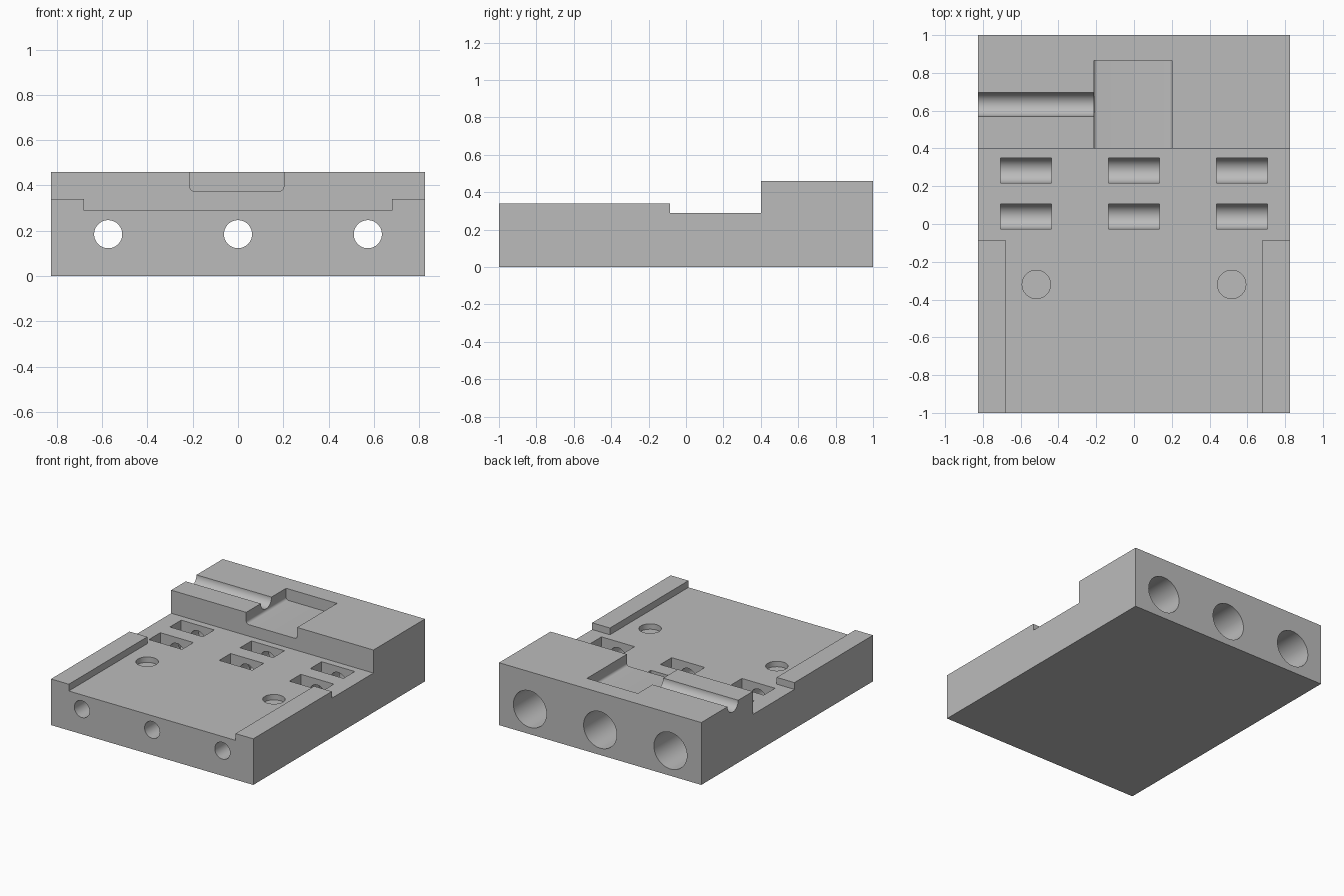
import bpy, bmesh, math
from mathutils import Matrix, Vector

cube = bpy.data.objects.get("Cube")
if cube:
    bpy.data.objects.remove(cube, do_unlink=True)

grey = bpy.data.materials.new("plain grey")
grey.use_nodes = True
colour = (0.5, 0.5, 0.5, 1)
grey.diffuse_color = colour
grey.node_tree.nodes["Principled BSDF"].inputs["Base Color"].default_value = colour

# Local (u, v, depth) columns for prisms drawn along each axis
FRAMES = {
    "x": ((0, 1, 0), (0, 0, 1), (1, 0, 0)),
    "y": ((1, 0, 0), (0, 0, 1), (0, 1, 0)),
    "z": ((1, 0, 0), (0, 1, 0), (0, 0, 1)),
}


def prism(name, outline, axis, start, end):
    """Extrude a flat outline along an axis; u,v are the other two axes in order."""
    u, v, w = (Vector(c) for c in FRAMES[axis])
    bm = bmesh.new()
    face = bm.faces.new([bm.verts.new(u * a + v * b + w * start) for a, b in outline])
    ext = bmesh.ops.extrude_face_region(bm, geom=[face])
    moved = [g for g in ext["geom"] if isinstance(g, bmesh.types.BMVert)]
    bmesh.ops.translate(bm, verts=moved, vec=w * (end - start))
    bmesh.ops.recalc_face_normals(bm, faces=bm.faces)
    mesh = bpy.data.meshes.new(name)
    bm.to_mesh(mesh)
    bm.free()
    mesh.materials.append(grey)
    obj = bpy.data.objects.new(name, mesh)
    bpy.context.collection.objects.link(obj)
    return obj


def arc(cu, cv, r, a0=0, a1=360, n=48):
    count = n if a1 - a0 == 360 else n + 1
    angles = [math.radians(a0 + (a1 - a0) * i / n) for i in range(count)]
    return [(cu + r * math.cos(a), cv + r * math.sin(a)) for a in angles]


def cut(body, cutter):
    mod = body.modifiers.new("cut", "BOOLEAN")
    mod.operation, mod.solver, mod.object = "DIFFERENCE", "EXACT", cutter
    bpy.context.view_layer.objects.active = body
    bpy.ops.object.modifier_apply(modifier=mod.name)
    bpy.data.objects.remove(cutter, do_unlink=True)


HALF, FLOOR, RAIL, TOP = 0.825, 0.29, 0.34, 0.46
BORE_Z = 0.185

# Stepped block
block = prism("base_block",
              [(-1, 0), (1, 0), (1, TOP), (0.4, TOP), (0.4, RAIL), (-1, RAIL)],
              "x", -HALF, HALF)

# Sunken deck between the side rails, widening to full width behind them
cut(block, prism("deck_cut",
                 [(-0.68, -1.1), (0.68, -1.1), (0.68, -0.085), (0.9, -0.085),
                  (0.9, 0.4), (-0.9, 0.4), (-0.9, -0.085), (-0.68, -0.085)],
                 "z", FLOOR, 0.42))

# Pocket in the rear step with rounded lower corners
f, low = 0.02, 0.375
pocket = ([(0.202, 0.6), (-0.213, 0.6)]
          + arc(-0.213 + f, low + f, f, 180, 270, 6)
          + arc(0.202 - f, low + f, f, 270, 360, 6))
cut(block, prism("pocket_cut", pocket, "y", 0.3, 0.865))

# Round groove from the pocket to the side
groove = [(0.695, 0.6)] + [(0.57, 0.6)] + arc(0.6325, TOP, 0.0625, 180, 360, 24)
cut(block, prism("groove_cut", groove, "x", -0.9, -0.1))

# Stepped bores with two round-bottomed slots over each
for x in (-0.573, 0, 0.573):
    cut(block, prism("wide_bore_cut", arc(x, BORE_Z, 0.135), "y", 0.45, 1.1))
    cut(block, prism("narrow_bore_cut", arc(x, BORE_Z, 0.062), "y", -1.1, 0.6))
    for y in (0.04, 0.283):
        r = 0.066
        slot = [(y + r, 0.36), (y - r, 0.36)] + arc(y, 0.115, r, 180, 360, 24)
        cut(block, prism("slot_cut", slot, "x", x - 0.135, x + 0.135))

# Shallow round recesses in the deck
for side in (-1, 1):
    cut(block, prism("recess_cut", arc(side * 0.517, -0.32, 0.075), "z", 0.25, 0.4))

bpy.ops.object.select_all(action="DESELECT")
block.select_set(True)
bpy.context.view_layer.objects.active = block
bpy.ops.object.shade_smooth_by_angle(angle=math.radians(30))
